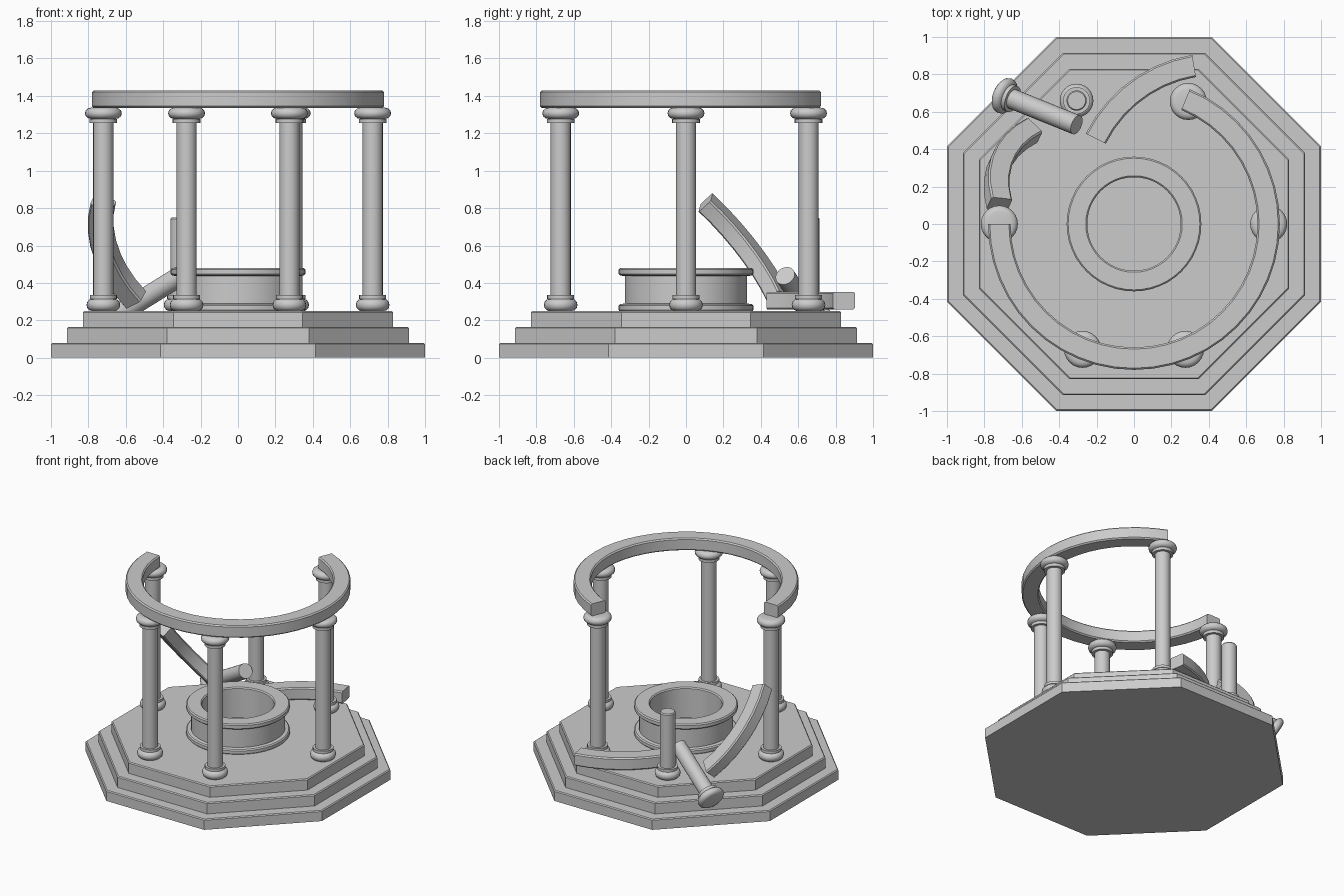
import bpy, bmesh, math
from mathutils import Vector, Matrix

if "Cube" in bpy.data.objects:
    bpy.data.objects.remove(bpy.data.objects["Cube"])


def finish(name, bm, angle=35):
    bmesh.ops.recalc_face_normals(bm, faces=bm.faces)
    mesh = bpy.data.meshes.new(name)
    bm.to_mesh(mesh)
    bm.free()
    ob = bpy.data.objects.new(name, mesh)
    bpy.context.collection.objects.link(ob)
    bpy.ops.object.select_all(action='DESELECT')
    ob.select_set(True)
    bpy.context.view_layer.objects.active = ob
    bpy.ops.object.shade_smooth_by_angle(angle=math.radians(angle))
    return ob


def lathe(name, profile, sides, closed=False):
    """Turn (radius, z) points around z; open profiles get flat end caps."""
    bm = bmesh.new()
    rings = [[bm.verts.new((r * math.cos(2 * math.pi * i / sides),
                            r * math.sin(2 * math.pi * i / sides), z))
              for i in range(sides)] for r, z in profile]
    pairs = list(zip(rings, rings[1:]))
    if closed:
        pairs.append((rings[-1], rings[0]))
    else:
        bm.faces.new(rings[0])
        bm.faces.new(rings[-1])
    for a, b in pairs:
        for i in range(sides):
            j = (i + 1) % sides
            bm.faces.new((a[i], a[j], b[j], b[i]))
    return finish(name, bm)


def ring_piece(name, start, end, segments, matrix):
    """Arc of the top ring with a chamfered rectangular section."""
    r0, r1, h, c = 0.66, 0.78, 0.047, 0.009
    section = [(r0 + c, -h), (r1 - c, -h), (r1, -h + c), (r1, h - c),
               (r1 - c, h), (r0 + c, h), (r0, h - c), (r0, -h + c)]
    bm = bmesh.new()
    loops = []
    for i in range(segments + 1):
        a = math.radians(start + (end - start) * i / segments)
        loops.append([bm.verts.new((r * math.cos(a), r * math.sin(a), z)) for r, z in section])
    for a, b in zip(loops, loops[1:]):
        for i in range(8):
            j = (i + 1) % 8
            bm.faces.new((a[i], a[j], b[j], b[i]))
    bm.faces.new(loops[0])
    bm.faces.new(loops[-1])
    ob = finish(name, bm, 30)
    ob.matrix_world = matrix
    return ob


def bulge(radius, z0, z1, flat, steps=6):
    """Half-round moulding between two heights."""
    mid, half = (z0 + z1) / 2, (z1 - z0) / 2
    return [(flat + (radius - flat) * math.cos(t), mid + half * math.sin(t))
            for t in (math.pi * (i / steps - 0.5) for i in range(steps + 1))]


# Stepped octagonal base
def step(name, apothem, z0, z1):
    r, c = 1 / math.cos(math.pi / 8), 0.007
    prof = [(apothem * r, z0), (apothem * r, z1 - c), ((apothem - c) * r, z1)]
    ob = lathe(name, prof, 8)
    ob.data.transform(Matrix.Rotation(math.pi / 8, 4, 'Z'))
    ob.data.shade_flat()


for name, ap, z0, z1 in (("lower_step", 1.0, 0, 0.08), ("middle_step", 0.915, 0.08, 0.165),
                         ("upper_step", 0.83, 0.165, 0.25)):
    step(name, ap, z0, z1)

# Well with rounded flanges
lathe("well", [(0.25, 0.245), (0.352, 0.245), (0.36, 0.255), (0.36, 0.278), (0.352, 0.286),
               (0.327, 0.29), (0.327, 0.436), (0.352, 0.44), (0.36, 0.448), (0.36, 0.472),
               (0.352, 0.48), (0.258, 0.48), (0.25, 0.472)], 48, closed=True)

# Column profiles, heights measured from the floor
SHAFT = 0.054
foot = bulge(0.09, 0, 0.065, 0.06) + [(0.072, 0.065), (0.072, 0.085), (SHAFT, 0.085)]
head = [(SHAFT, 1.005), (0.074, 1.005), (0.074, 1.027)] + bulge(0.099, 1.027, 1.087, 0.066)

# Standing columns
for i, (x, y) in enumerate([(0.72, 0), (0.29, 0.655), (-0.72, 0), (-0.275, -0.67), (0.275, -0.67)]):
    ob = lathe(f"column_{i + 1}", foot + head, 24)
    ob.location = (x, y, 0.25)

# Broken column stump
stump = lathe("broken_column_stump", foot + [(SHAFT, 0.492), (SHAFT - 0.006, 0.5)], 24)
stump.location = (-0.307, 0.66, 0.25)

# Fallen upper part of that column, lying over the steps
top, tip = Vector((-0.715, 0.695, 0.185)), Vector((-0.307, 0.53, 0.438))
length = (tip - top).length
fallen = lathe("fallen_column", [(SHAFT, 1.087 - length)] + head, 24)
fallen.data.transform(Matrix.Translation((0, 0, -1.087)))
fallen.matrix_world = (Matrix.Translation(top)
                       @ (top - tip).to_track_quat('Z', 'Y').to_matrix().to_4x4())

# Surviving ring on the columns
ring_piece("top_ring", 180, 427.5, 33, Matrix.Translation((0, 0, 1.383)))

# Ring piece lying flat
ring_piece("fallen_ring_piece", 99.5, 153.5, 7, Matrix.Translation((0.44, 0.135, 0.305)))

# Ring piece leaning on the left column
low, high = Vector((-0.545, 0.50, 0.31)), Vector((-0.72, 0.105, 0.83))
v = (high - low).normalized()
u = Vector((-1, 0.27, 0.22))
u = (u - v * u.dot(v)).normalized()
n = u.cross(v)
half = math.asin((high - low).length / 2 / 0.72)
centre = (low + high) / 2 - u * 0.72 * math.cos(half)
frame = Matrix((u, v, n)).transposed().to_4x4()
deg = math.degrees(half)
ring_piece("leaning_ring_piece", -deg, deg, 7, Matrix.Translation(centre) @ frame)
